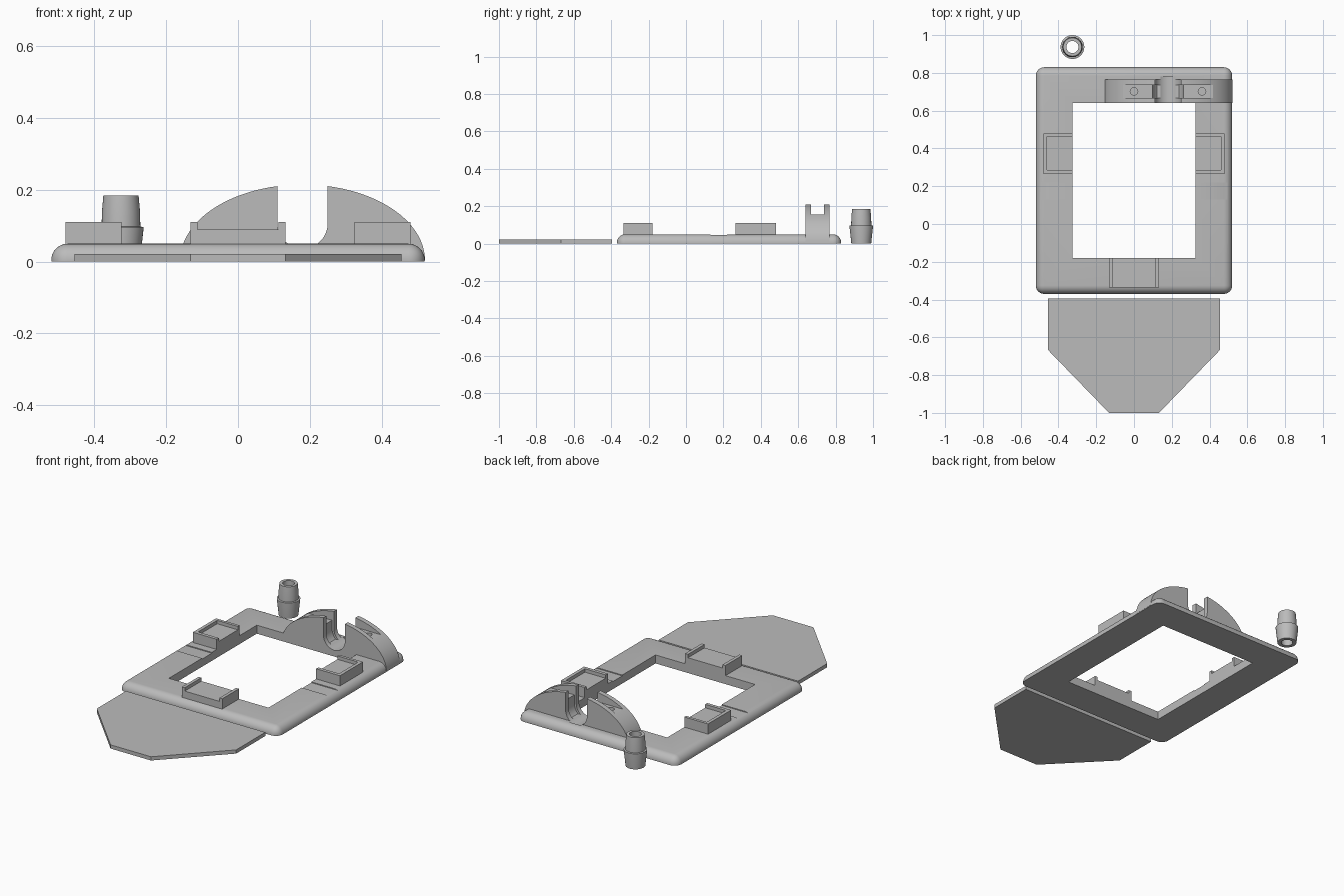
import bpy, bmesh, math

old = bpy.data.objects.get("Cube")
if old:
    bpy.data.objects.remove(old, do_unlink=True)

COLOR = (0.5, 0.5, 0.5, 1)
grey = bpy.data.materials.new("plain grey")
grey.use_nodes = True
grey.diffuse_color = COLOR
grey.node_tree.nodes["Principled BSDF"].inputs["Base Color"].default_value = COLOR


def finish(name, bm):
    bmesh.ops.recalc_face_normals(bm, faces=bm.faces)
    mesh = bpy.data.meshes.new(name)
    bm.to_mesh(mesh)
    bm.free()
    mesh.materials.append(grey)
    ob = bpy.data.objects.new(name, mesh)
    bpy.context.collection.objects.link(ob)
    return ob


def prism(name, points, offset):
    """Extrude a closed outline along an offset vector."""
    bm = bmesh.new()
    face = bm.faces.new([bm.verts.new(p) for p in points])
    geom = bmesh.ops.extrude_face_region(bm, geom=[face])["geom"]
    verts = [v for v in geom if isinstance(v, bmesh.types.BMVert)]
    bmesh.ops.translate(bm, verts=verts, vec=offset)
    return finish(name, bm)


def box(name, x0, x1, y0, y1, z0, z1):
    outline = [(x0, y0, z0), (x1, y0, z0), (x1, y1, z0), (x0, y1, z0)]
    return prism(name, outline, (0, 0, z1 - z0))


def arc(cx, cz, rx, rz, a0, a1, n, y):
    angles = [math.radians(a0 + (a1 - a0) * i / n) for i in range(n + 1)]
    return [(cx + rx * math.cos(a), y, cz + rz * math.sin(a)) for a in angles]


def cut(ob, cutter):
    mod = ob.modifiers.new("cut", 'BOOLEAN')
    mod.operation = 'DIFFERENCE'
    mod.solver = 'EXACT'
    mod.object = cutter
    bpy.context.view_layer.objects.active = ob
    bpy.ops.object.modifier_apply(modifier=mod.name)
    bpy.data.objects.remove(cutter, do_unlink=True)


def u_slot(radius, y0, y1):
    """Round-bottomed slot cutter, open at the top."""
    pts = arc(CLIP_X, 0.107, radius, radius, 180, 360, 24, y0)
    pts += [(CLIP_X + radius, y0, 0.4), (CLIP_X - radius, y0, 0.4)]
    return prism("slot_cutter", pts, (0, y1 - y0, 0))


CLIP_X = 0.18

# Frame with rounded outer corners and top edge
frame = box("frame", -0.52, 0.52, -0.37, 0.83, 0, 0.05)
bm = bmesh.new()
bm.from_mesh(frame.data)
edges = [e for e in bm.edges if max(v.co.z for v in e.verts) > 0.04]
bmesh.ops.bevel(bm, geom=edges, offset=0.045, segments=8, profile=0.5,
                affect='EDGES', clamp_overlap=True)
bm.to_mesh(frame.data)
bm.free()
cut(frame, box("window_cutter", -0.325, 0.325, -0.18, 0.64, -0.1, 0.2))
cut(frame, box("dip_cutter", -0.6, 0.6, 0.13, 0.22, 0.045, 0.2))
cut(frame, u_slot(0.07, 0.6, 0.78))

# Arched clip with cradle, lengthwise channel and screw holes
clip = prism("arched_clip", arc(CLIP_X, 0.003, 0.341, 0.212, 0, 180, 48, 0.64),
             (0, 0.126, 0))
cut(clip, u_slot(0.07, 0.6, 0.8))
cut(clip, u_slot(0.082, 0.667, 0.737))
cut(clip, box("channel_cutter", -0.3, 0.7, 0.667, 0.737, 0.155, 0.4))
for x in (0, 0.36):
    bm = bmesh.new()
    bmesh.ops.create_cone(bm, cap_ends=True, segments=24, radius1=0.02,
                          radius2=0.02, depth=0.2)
    bmesh.ops.translate(bm, verts=bm.verts, vec=(x, 0.702, 0.16))
    cut(clip, finish("hole_cutter", bm))

# Side trays, open toward the window
for side, s in (("left", 1), ("right", -1)):
    x0, x1 = sorted((s * 0.325, s * 0.48))
    tray = box(side + "_tray", x0, x1, 0.265, 0.48, 0.03, 0.11)
    p0, p1 = sorted((s * 0.3, s * 0.46))
    cut(tray, box("pocket_cutter", p0, p1, 0.285, 0.463, 0.09, 0.2))

# Front rest with a raised lip at each end
rest = box("front_rest", -0.132, 0.132, -0.335, -0.18, 0.03, 0.11)
cut(rest, box("rest_cutter", -0.113, 0.113, -0.4, -0.1, 0.09, 0.2))

# Flat tapered panel
half = [(0.455, -0.395), (0.455, -0.667), (0.132, -1.0)]
outline = half + [(-x, y) for x, y in reversed(half)]
prism("flat_panel", [(x, y, 0) for x, y in outline], (0, 0, 0.022))

# Hollow plug, turned from a closed profile
profile = [(0.032, 0), (0.053, 0), (0.063, 0.093), (0.063, 0.096),
           (0.054, 0.098), (0.053, 0.14), (0.049, 0.185), (0.032, 0.185)]
bm = bmesh.new()
ring = [bm.verts.new((r, 0, z)) for r, z in profile]
loop = [bm.edges.new((ring[i - 1], ring[i])) for i in range(len(ring))]
bmesh.ops.spin(bm, geom=ring + loop, cent=(0, 0, 0), axis=(0, 0, 1),
               angle=math.tau, steps=40)
bmesh.ops.remove_doubles(bm, verts=bm.verts, dist=0.0001)
bmesh.ops.translate(bm, verts=bm.verts, vec=(-0.326, 0.937, 0))
plug = finish("hollow_plug", bm)

# Smooth the curved parts, keeping hard edges
bpy.ops.object.select_all(action='DESELECT')
for ob in (frame, clip, plug):
    ob.select_set(True)
bpy.context.view_layer.objects.active = frame
bpy.ops.object.shade_smooth_by_angle(angle=math.radians(30))
